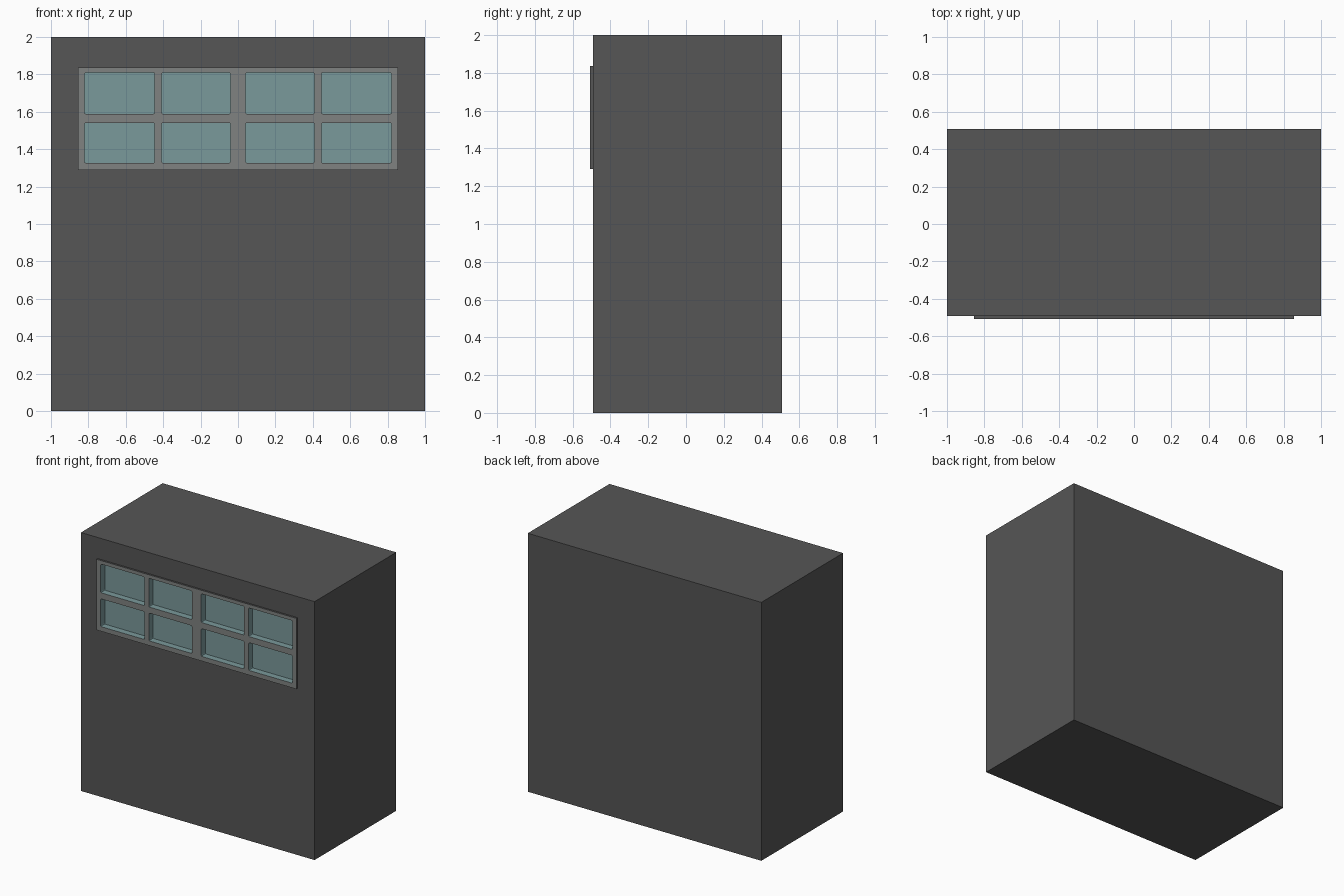
import bpy, bmesh
from mathutils import Matrix

if "Cube" in bpy.data.objects:
    bpy.data.objects.remove(bpy.data.objects["Cube"])


def material(name, rgb):
    m = bpy.data.materials.new(name)
    m.diffuse_color = (*rgb, 1.0)
    m.use_nodes = True
    m.node_tree.nodes["Principled BSDF"].inputs["Base Color"].default_value = m.diffuse_color
    return m


MATS = [material("dark_grey_wall", (0.092, 0.092, 0.092)),
        material("light_grey_frame", (0.216, 0.224, 0.222)),
        material("teal_glass", (0.195, 0.319, 0.328))]

WALL_Y, BACK_Y, FRAME_Y, GLASS_Y = -0.492, 0.507, -0.507, -0.457


def add_box(bm, x, y, z, mat=0, corner=0.0):
    """Box from (min, max) ranges; optional rounding of the edges along y."""
    ranges = (x, y, z)
    centre = [(a + b) / 2 for a, b in ranges]
    size = [b - a for a, b in ranges]
    mtx = Matrix.Translation(centre) @ Matrix.Diagonal((*size, 1.0))
    verts = bmesh.ops.create_cube(bm, size=1.0, matrix=mtx)["verts"]
    for f in {f for v in verts for f in v.link_faces}:
        f.material_index = mat
    if corner:
        edges = {e for v in verts for e in v.link_edges
                 if abs(e.verts[0].co.y - e.verts[1].co.y) > 1e-4}
        bmesh.ops.bevel(bm, geom=list(edges), offset=corner, segments=2,
                        profile=0.5, affect='EDGES', material=mat)


def finish(name, bm):
    bmesh.ops.recalc_face_normals(bm, faces=bm.faces)
    me = bpy.data.meshes.new(name)
    bm.to_mesh(me)
    bm.free()
    for m in MATS:
        me.materials.append(m)
    ob = bpy.data.objects.new(name, me)
    bpy.context.collection.objects.link(ob)
    return ob


# wall block
bm = bmesh.new()
add_box(bm, (-1, 1), (WALL_Y, BACK_Y), (0, 2))
wall = finish("wall_block", bm)

# raised window frame: light front, wall-coloured rim
bm = bmesh.new()
add_box(bm, (-0.856, 0.856), (FRAME_Y, WALL_Y), (1.29, 1.837))
for f in bm.faces:
    if f.calc_center_median().y < FRAME_Y + 1e-4:
        f.material_index = 1
frame = finish("window_frame", bm)

# pane pockets: four columns (mirrored) by two rows, glass-coloured inside
bm = bmesh.new()
for x0, x1 in ((0.04, 0.408), (0.446, 0.821)):
    for x in ((x0, x1), (-x1, -x0)):
        for z in ((1.326, 1.541), (1.588, 1.81)):
            add_box(bm, x, (-0.6, GLASS_Y), z, mat=2, corner=0.008)
cutter = finish("pane_cutter", bm)
cutter.hide_render = True

# cut the pockets through the frame and into the wall
for ob in (wall, frame):
    mod = ob.modifiers.new("panes", 'BOOLEAN')
    mod.operation = 'DIFFERENCE'
    mod.solver = 'EXACT'
    mod.object = cutter
    bpy.context.view_layer.objects.active = ob
    bpy.ops.object.modifier_apply(modifier=mod.name)
bpy.data.objects.remove(cutter)
